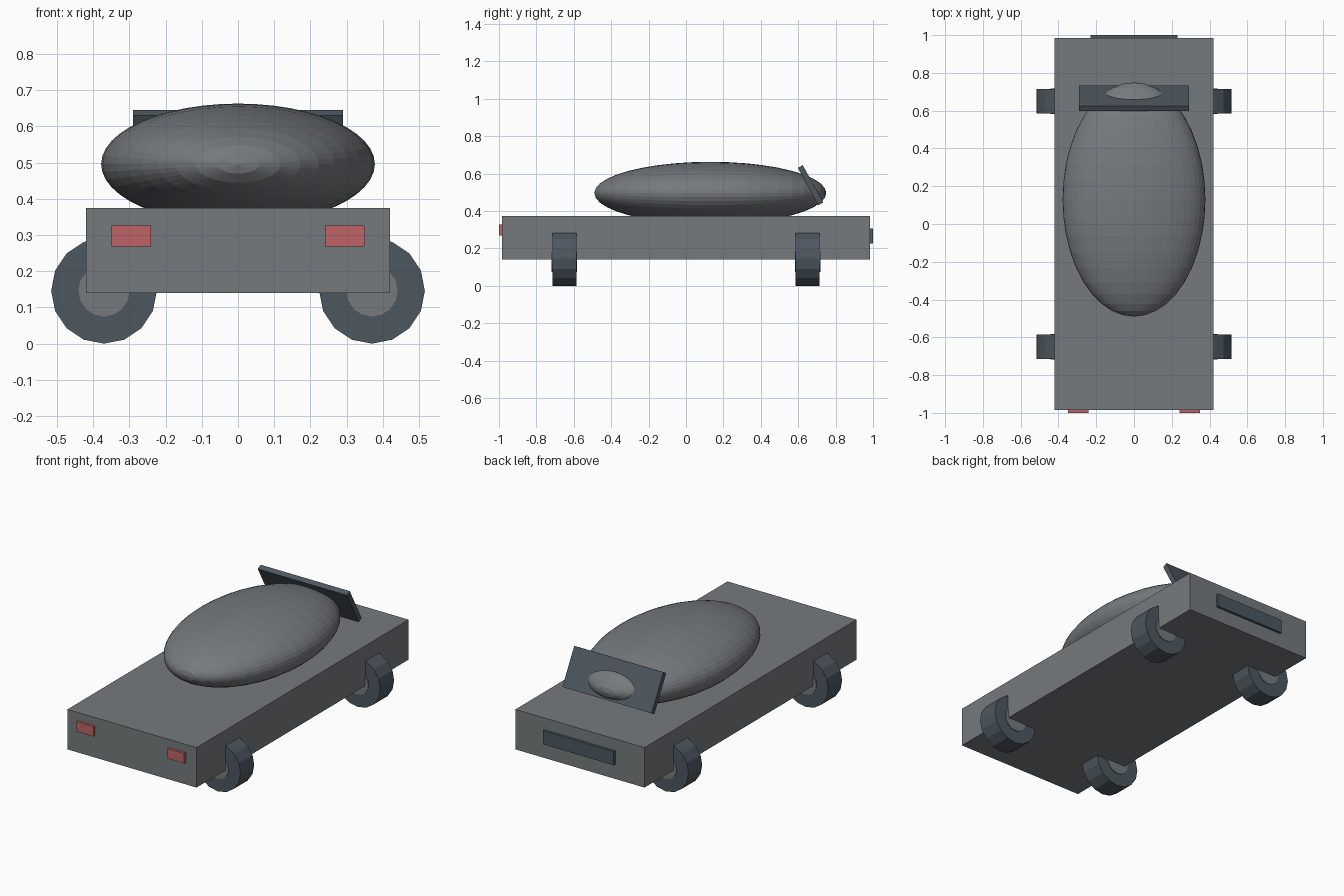
import bpy, math

if "Cube" in bpy.data.objects:
    bpy.data.objects.remove(bpy.data.objects["Cube"])

PI = math.pi


def material(name, rgb):
    m = bpy.data.materials.new(name)
    m.diffuse_color = (*rgb, 1.0)
    m.use_nodes = True
    m.node_tree.nodes["Principled BSDF"].inputs["Base Color"].default_value = m.diffuse_color
    return m


GREY = material("body grey", (0.18, 0.195, 0.205))
DARK = material("dark slate", (0.075, 0.097, 0.117))
RED = material("lamp red", (0.52, 0.125, 0.135))


def finish(name, mat):
    ob = bpy.context.object
    ob.name = name
    ob.data.materials.append(mat)
    return ob


def box(name, mat, centre, size, tilt=0.0):
    bpy.ops.mesh.primitive_cube_add(size=1, location=centre, rotation=(tilt, 0, 0))
    bpy.context.object.scale = size
    return finish(name, mat)


def drum(name, mat, centre, radius, width, sides):
    bpy.ops.mesh.primitive_cylinder_add(vertices=sides, radius=radius, depth=width,
                                        location=centre, rotation=(PI / 2, 0, 0))
    return finish(name, mat)


# Flat slab body
box("body", GREY, (0, 0, 0.257), (0.84, 1.97, 0.235))

# Flattened dome, poles along the length
bpy.ops.mesh.primitive_uv_sphere_add(segments=48, ring_count=20, radius=1,
                                     location=(0, 0.13, 0.496), rotation=(PI / 2, 0, 0))
bpy.context.object.scale = (0.378, 0.167, 0.62)
finish("cabin_dome", GREY)

# Tilted panel that the end of the dome pokes through
box("tilted_panel", DARK, (0, 0.666, 0.538), (0.58, 0.03, 0.228), tilt=math.radians(28.8))

# Lamps and end plate
for side in (-1, 1):
    box("lamp", RED, (side * 0.295, -0.99, 0.298), (0.11, 0.02, 0.058))
box("end_plate", DARK, (0, 0.99, 0.266), (0.46, 0.02, 0.08))

# Wheels turned across the body, each with a slightly proud hub
for x in (-0.37, 0.37):
    for y in (-0.65, 0.65):
        drum("wheel", DARK, (x, y, 0.146), 0.146, 0.128, 16)
        drum("wheel_hub", GREY, (x, y, 0.146), 0.071, 0.136, 16)
